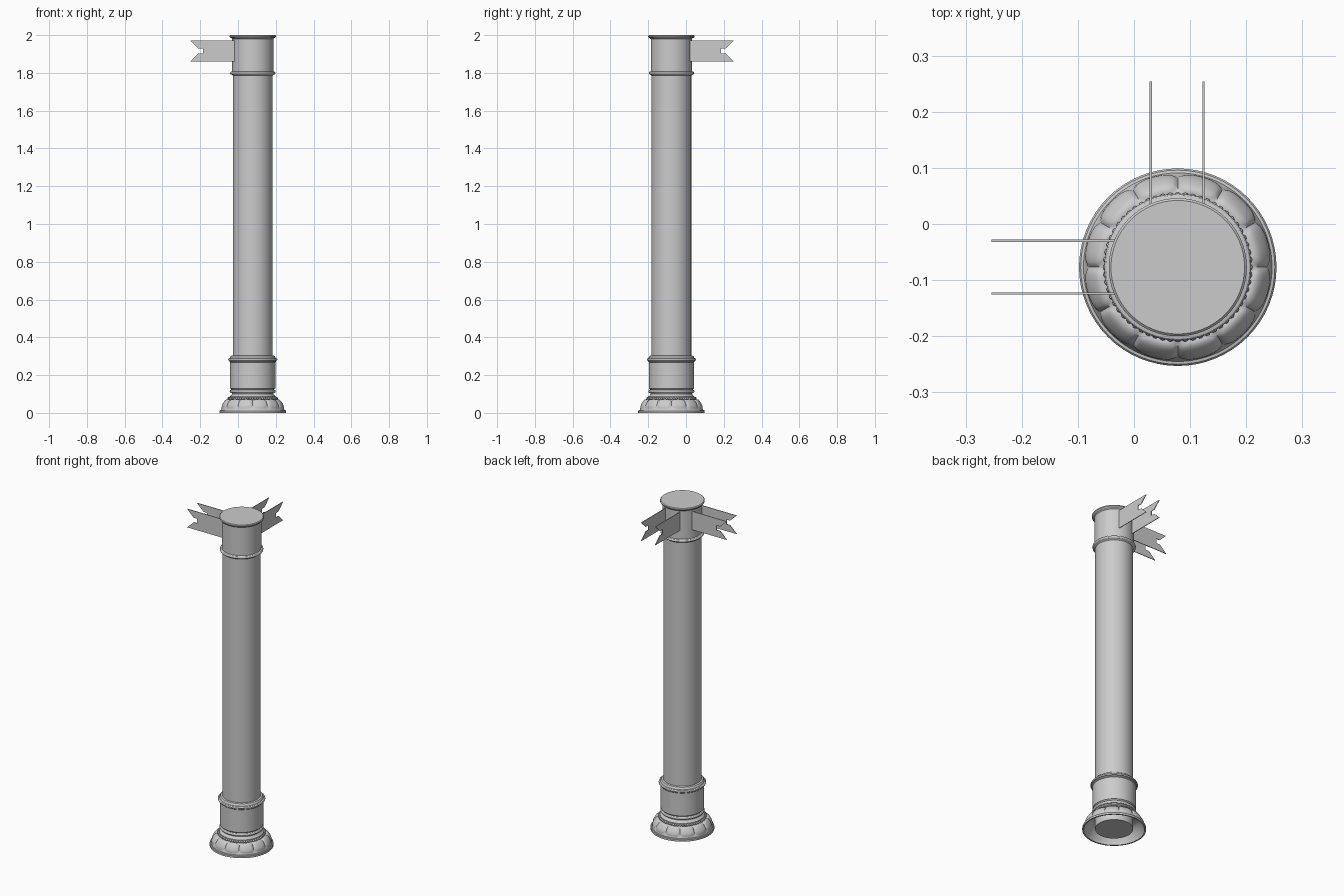
import bpy, bmesh, math
from mathutils import Matrix

cube = bpy.data.objects.get("Cube")
if cube:
    bpy.data.objects.remove(cube, do_unlink=True)

CX, CY = 0.078, -0.077      # column axis

stone = bpy.data.materials.new("grey_stone")
stone.use_nodes = True
GREY = (0.6, 0.6, 0.6, 1)
stone.diffuse_color = GREY
stone.node_tree.nodes["Principled BSDF"].inputs["Base Color"].default_value = GREY


def finish(bm, name, smooth=True, angle=30):
    mesh = bpy.data.meshes.new(name)
    bmesh.ops.recalc_face_normals(bm, faces=bm.faces)
    bm.to_mesh(mesh)
    bm.free()
    mesh.materials.append(stone)
    obj = bpy.data.objects.new(name, mesh)
    bpy.context.collection.objects.link(obj)
    if smooth:
        bpy.ops.object.select_all(action='DESELECT')
        obj.select_set(True)
        bpy.context.view_layer.objects.active = obj
        bpy.ops.object.shade_smooth_by_angle(angle=math.radians(angle))
    return obj


def lathe(name, profile, segments=64, cap=False, loop=False, bump=None, angle=30):
    """Turn (radius, z) points round the column axis; bump(row, turn) adds to the radius and height."""
    bm = bmesh.new()
    rings = []
    for row, (r, z) in enumerate(profile):
        ring = []
        for i in range(segments):
            a = 2 * math.pi * i / segments
            d = bump(row, i / segments) if bump else 0
            ring.append(bm.verts.new((CX + (r + d) * math.cos(a),
                                      CY + (r + d) * math.sin(a), z + d)))
        rings.append(ring)
    pairs = list(zip(rings, rings[1:]))
    if loop:
        pairs.append((rings[-1], rings[0]))
    for low, high in pairs:
        for i in range(segments):
            j = (i + 1) % segments
            bm.faces.new((low[i], low[j], high[j], high[i]))
    if cap:
        bm.faces.new(rings[0])
        bm.faces.new(rings[-1])
    return finish(bm, name, angle=angle)


def half_round(r, z, size, steps=6):
    """Outward half-circle moulding profile."""
    return [(r + size * math.sin(math.pi * k / steps),
             z - size * math.cos(math.pi * k / steps)) for k in range(steps + 1)]


# Shaft and capital
lathe("shaft", [(0.105, 0.006), (0.105, 1.8)], cap=True)
lathe("capital", [(0.105, 1.785)] + half_round(0.112, 1.799, 0.008)
      + [(0.109, 1.808), (0.109, 1.98), (0.113, 1.984), (0.119, 1.986),
         (0.123, 1.991), (0.123, 1.996), (0.119, 2.0)], cap=True)

# Lower collar with its stepped moulding
lathe("collar", [(0.105, 0.125), (0.12, 0.13), (0.12, 0.268), (0.124, 0.272),
                 (0.124, 0.277)] + half_round(0.125, 0.283, 0.006)
      + [(0.121, 0.29), (0.119, 0.297), (0.115, 0.302), (0.105, 0.304)])

# Rings between collar and foot
lathe("upper_base_ring", half_round(0.113, 0.114, 0.009), loop=True)
lathe("base_neck", [(0.118, 0.13), (0.111, 0.122), (0.11, 0.1),
                    (0.115, 0.092), (0.123, 0.086), (0.125, 0.07)])

# Beaded ring
bm = bmesh.new()
BEADS = 60
for i in range(BEADS):
    a = 2 * math.pi * i / BEADS
    spot = Matrix.Translation((CX + 0.127 * math.cos(a), CY + 0.127 * math.sin(a), 0.077))
    bmesh.ops.create_uvsphere(bm, u_segments=8, v_segments=6, radius=0.0065, matrix=spot)
finish(bm, "bead_ring", angle=60)

# Flared foot with twelve raised rounded lobes
ROWS, LOBES = 16, 12


def flare_point(t):
    return (0.128 + 0.04 * t ** 0.8, 0.07 - 0.054 * t ** 1.35)


def lobe(row, turn):
    u = (turn * LOBES % 1) * 2 - 1
    v = row / ROWS * 2.2 - 1.0
    inside = 1 - abs(u) ** 3.5 - abs(v) ** 3
    return 0.006 * math.sqrt(max(0, inside))


flare = [flare_point(k / ROWS) for k in range(ROWS + 1)]
lathe("lobed_foot", flare, segments=LOBES * 16, bump=lobe, angle=50)
lathe("foot_rim", [flare[-1], (0.173, 0.015), (0.176, 0.011), (0.176, 0.0), (0.168, 0.0)])
lathe("foot_lining", [(0.168, 0.0), (0.163, 0.014)]
      + [(r - 0.005, z - 0.003) for r, z in reversed(flare[::4])] + [(0.105, 0.07)])

# Swallow-tailed plates, two to the right and two to the back
OUTLINE = [(0.0, 1.86), (0.254, 1.86), (0.212, 1.9), (0.21, 1.902), (0.186, 1.902),
           (0.186, 1.93), (0.21, 1.93), (0.254, 1.972), (0.0, 1.972)]


def plate(name, offset, to_back):
    bm = bmesh.new()
    half = 0.002

    def place(out, side, z):
        return (offset + side, out, z) if to_back else (-out, offset + side, z)

    face = bm.faces.new([bm.verts.new(place(p, -half, z)) for p, z in OUTLINE])
    grown = bmesh.ops.extrude_face_region(bm, geom=[face])["geom"]
    shift = (2 * half, 0, 0) if to_back else (0, 2 * half, 0)
    bmesh.ops.translate(bm, vec=shift,
                        verts=[g for g in grown if isinstance(g, bmesh.types.BMVert)])
    finish(bm, name, smooth=False)


for label, off in (("inner", 0.03), ("outer", 0.124)):
    plate("back_plate_" + label, off, True)
    plate("right_plate_" + label, -off, False)
